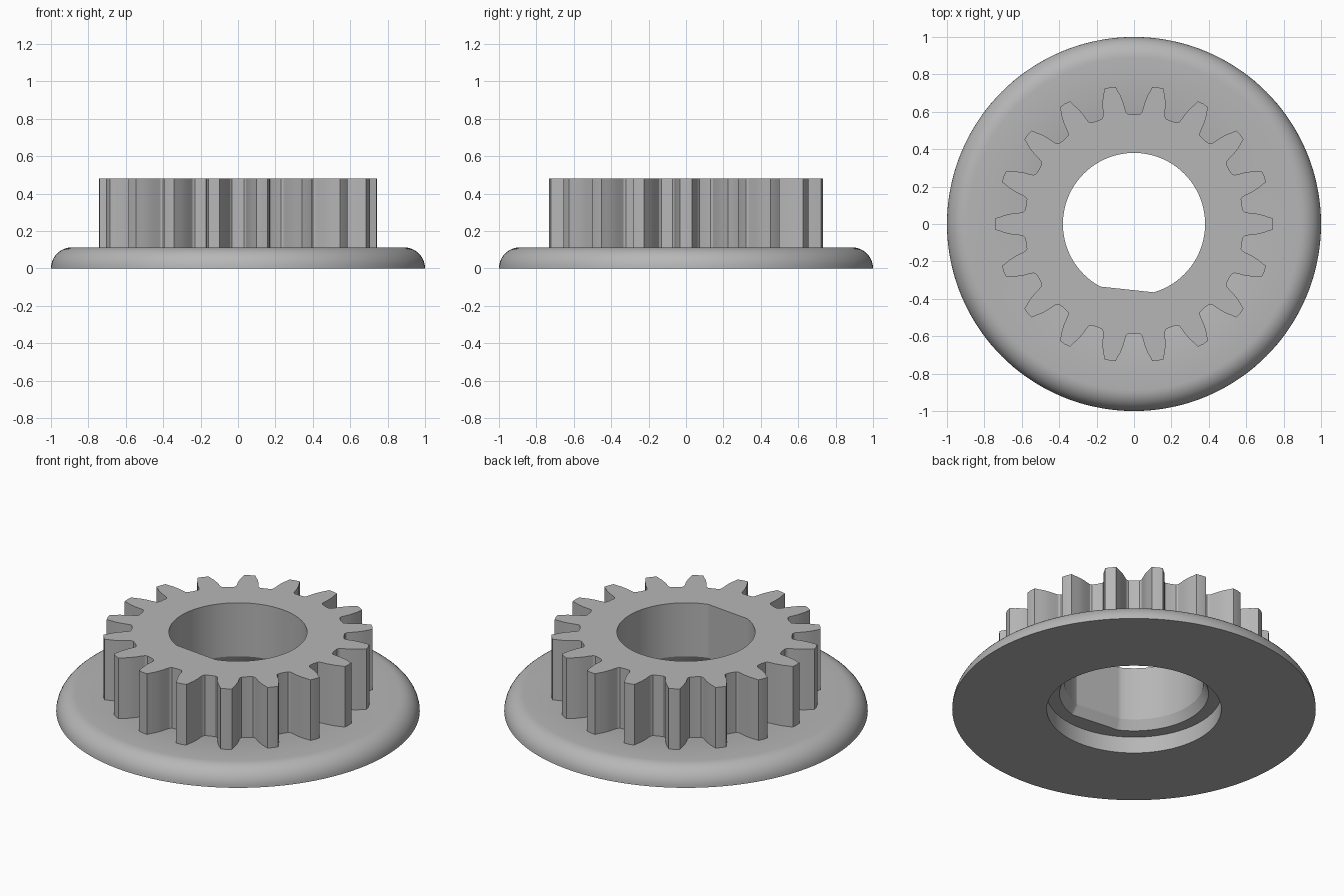
import bpy, bmesh
from math import sin, cos, pi, radians, degrees

TEETH = 18
FLANGE_TOP, LEDGE, BORE_END, TOP = 0.112, 0.10, 0.155, 0.48
COUNTERBORE, BORE, FLAT_DIST, CHAMFER = 0.48, 0.38, 0.352, 0.03
FLAT_ANGLE = radians(263.9)

old = bpy.data.objects.get("Cube")
if old:
    bpy.data.objects.remove(old, do_unlink=True)

grey = bpy.data.materials.new("plain grey")
grey.use_nodes = True
colour = (0.47, 0.47, 0.47, 1)
grey.diffuse_color = colour
grey.node_tree.nodes["Principled BSDF"].inputs["Base Color"].default_value = colour


def ring(angles, radius, z):
    """Points around z; radius is a number or a function of the angle index."""
    get = radius if callable(radius) else (lambda i: radius)
    return [(get(i) * cos(a), get(i) * sin(a), z) for i, a in enumerate(angles)]


def loft(name, rings):
    """Bridge each ring to the next and the last back to the first."""
    bm = bmesh.new()
    loops = [[bm.verts.new(p) for p in r] for r in rings]
    for k, low in enumerate(loops):
        high = loops[(k + 1) % len(loops)]
        for i in range(len(low)):
            j = (i + 1) % len(low)
            bm.faces.new((low[i], low[j], high[j], high[i]))
    bmesh.ops.recalc_face_normals(bm, faces=bm.faces)
    mesh = bpy.data.meshes.new(name)
    bm.to_mesh(mesh)
    bm.free()
    mesh.materials.append(grey)
    obj = bpy.data.objects.new(name, mesh)
    bpy.context.collection.objects.link(obj)
    bpy.ops.object.select_all(action='DESELECT')
    obj.select_set(True)
    bpy.context.view_layer.objects.active = obj
    bpy.ops.object.shade_smooth_by_angle(angle=radians(28))
    return obj


# Flange: flat disc with a rounded upper rim and a counterbore
circle = [2 * pi * i / 144 for i in range(144)]
rim = [(1 - FLANGE_TOP * (1 - cos(t)), FLANGE_TOP * sin(t))
       for t in (pi / 2 * k / 10 for k in range(11))]
section = [(COUNTERBORE, 0)] + rim + [(COUNTERBORE + 0.03, FLANGE_TOP),
                                      (COUNTERBORE, LEDGE)]
loft("flange", [ring(circle, r, z) for r, z in section])

# Half tooth: degrees from the tooth centre, radius
half = [(2.4, 0.74), (3.1, 0.715), (4.0, 0.69), (5.0, 0.65),
        (5.5, 0.62), (6.0, 0.598), (7.0, 0.588)]
tooth = [(-a, r) for a, r in reversed(half)] + [(0, 0.742)] + half + [(10, 0.585)]
outline = [(radians(a + 360 / TEETH * n), r) for n in range(TEETH) for a, r in tooth]
angles = [a for a, r in outline]


def bore(grow):
    """Round bore with one flat side, widened by grow."""
    def radius(i):
        c = cos(angles[i] - FLAT_ANGLE)
        r = BORE + grow
        return min(r, (FLAT_DIST + grow) / c) if c > 0.5 else r
    return radius


# Toothed hub: gear outline outside, flatted bore with a chamfer inside
teeth = lambda i: outline[i][1]
loft("toothed_hub", [
    ring(angles, bore(CHAMFER), LEDGE),
    ring(angles, COUNTERBORE + 0.01, LEDGE),
    ring(angles, teeth, LEDGE + 0.005),
    ring(angles, teeth, TOP),
    ring(angles, bore(0), TOP),
    ring(angles, bore(0), BORE_END),
])
